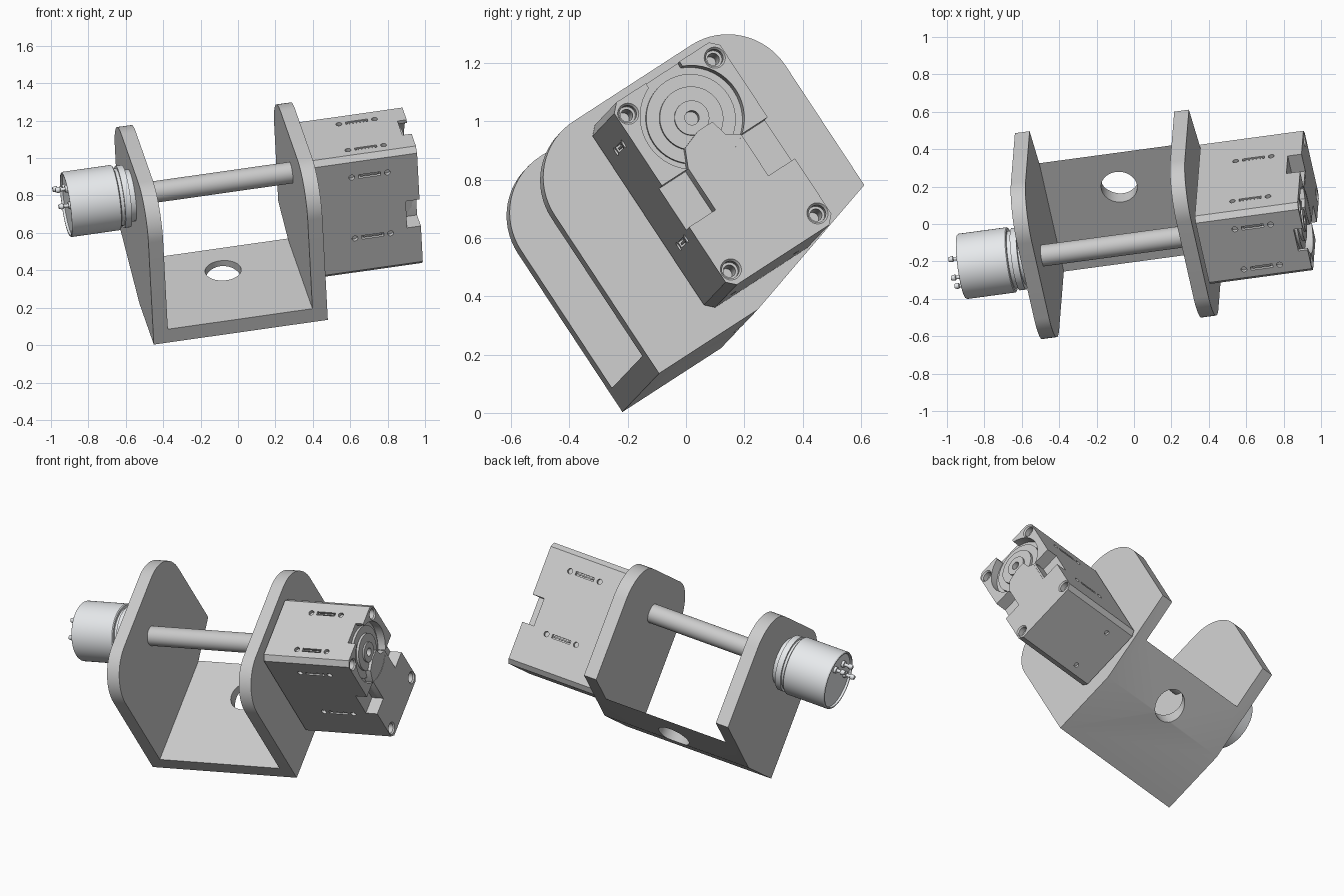
import bpy, bmesh
from math import sin, cos, pi, radians
from mathutils import Vector, Matrix

if "Cube" in bpy.data.objects:
    bpy.data.objects.remove(bpy.data.objects["Cube"])

# Local frame: x = along shaft, y = across plates, z = up the plates; tilted at the end
U = Vector((0.981, 0.1325, 0.1393)).normalized()
V = Vector((-0.044, -0.55, 0.834))
V = (V - U * V.dot(U)).normalized()
W = V.cross(U)
TILT = Matrix((U, W, V)).transposed().to_4x4()
TILT.translation = (-0.45, -0.218, 0.003)
AY, AZ = 0.48, 0.65           # shaft axis
M0, M1 = 0.96, 1.52           # motor start and end
parts = []


def finish(bm, name, keep=True):
    bmesh.ops.recalc_face_normals(bm, faces=bm.faces)
    me = bpy.data.meshes.new(name)
    bm.to_mesh(me)
    bm.free()
    ob = bpy.data.objects.new(name, me)
    bpy.context.collection.objects.link(ob)
    if keep:
        parts.append(ob)
    else:
        ob.hide_render = True
    return ob


def prism(name, pts, x0, x1, keep=True):
    """Extrude a (y, z) outline along the shaft direction."""
    bm = bmesh.new()
    f = bm.faces.new([bm.verts.new((x0, y, z)) for y, z in pts])
    r = bmesh.ops.extrude_face_region(bm, geom=[f])
    vs = [g for g in r["geom"] if isinstance(g, bmesh.types.BMVert)]
    bmesh.ops.translate(bm, verts=vs, vec=(x1 - x0, 0, 0))
    return finish(bm, name, keep)


def box(name, x, y, z, keep=True):
    return prism(name, [(y[0], z[0]), (y[1], z[0]), (y[1], z[1]), (y[0], z[1])], x[0], x[1], keep)


def lathe(name, profile, y=AY, z=AZ, n=48, keep=True):
    """Revolve (x, radius) pairs about an axis parallel to the shaft."""
    bm = bmesh.new()
    rings = [[bm.verts.new((x, y + r * cos(2 * pi * i / n), z + r * sin(2 * pi * i / n)))
              for i in range(n)] for x, r in profile]
    for a, b in zip(rings, rings[1:]):
        for i in range(n):
            j = (i + 1) % n
            bm.faces.new((a[i], a[j], b[j], b[i]))
    bm.faces.new(rings[0])
    bm.faces.new(rings[-1])
    return finish(bm, name, keep)


def rod(name, c, axis, r, depth, n=24):
    """Cutter cylinder centred on c."""
    bm = bmesh.new()
    rot = Vector((0, 0, 1)).rotation_difference(Vector(axis)).to_matrix().to_4x4()
    bmesh.ops.create_cone(bm, cap_ends=True, segments=n, radius1=r, radius2=r, depth=depth,
                          matrix=Matrix.Translation(c) @ rot)
    return finish(bm, name, False)


def cut(ob, cutters):
    for c in cutters:
        m = ob.modifiers.new("cut", 'BOOLEAN')
        m.operation, m.solver, m.object = 'DIFFERENCE', 'EXACT', c
        bpy.context.view_layer.objects.active = ob
        bpy.ops.object.modifier_apply(modifier=m.name)
        bpy.data.objects.remove(c)


# Bracket: solid outline, hollowed into a U, with a hole in the floor
WID, TOP, R = 0.96, 0.886, 0.235
arc = [radians(90 * i / 16) for i in range(17)]
outline = [(0, 0), (0.41, 0), (WID, 0.16)]
outline += [(WID - R + R * cos(a), TOP - R + R * sin(a)) for a in arc]
outline += [(R - R * sin(a), TOP - R + R * cos(a)) for a in arc]
bracket = prism("bracket", outline, 0, 0.948)
cut(bracket, [box("hollow", (0.08, 0.868), (-0.1, 1.1), (0.085, 1.1), False),
              rod("floor_hole", (0.474, 0.485, 0.05), (0, 0, 1), 0.097, 0.4, 48)])

# Shaft
lathe("shaft", [(-0.02, 0.058), (M0 + 0.01, 0.058)])

# Motor housing with chamfered edges
y0, y1, z0, z1, c = 0.26, 0.70, 0.085, 0.835, 0.028
motor = prism("motor_housing", [(y0 + c, z0), (y1 - c, z0), (y1, z0 + c), (y1, z1 - c),
                                (y1 - c, z1), (y0 + c, z1), (y0, z1 - c), (y0, z0 + c)], M0, M1)
cutters = [lathe("face_recess", [(M1 - 0.05, 0.18), (M1 + 0.1, 0.18)], keep=False),
           box("top_notch", (M1 - 0.05, 1.6), (0.41, 0.55), (0.79, 0.9), False),
           box("notch_front", (M1 - 0.075, 1.6), (0.2, 0.37), (0.34, 0.51), False),
           box("notch_back", (M1 - 0.075, 1.6), (0.58, 0.8), (0.34, 0.51), False)]
# Corner screw holes
for y in (0.30, 0.66):
    for z in (0.14, 0.78):
        cutters.append(lathe("bore", [(M1 - 0.13, 0.021), (M1 - 0.04, 0.021), (M1 - 0.04, 0.03),
                                      (M1 - 0.008, 0.03), (M1 + 0.01, 0.045)], y, z, 24, False))
# Connector slots with a screw hole at each end
SX = 1.257
for z in (0.32, 0.71):
    for y in (y0, y1):
        cutters.append(box("slot", (SX - 0.06, SX + 0.06), (y - 0.02, y + 0.02), (z - 0.011, z + 0.011), False))
        for s in (-1, 1):
            cutters.append(rod("screw", (SX + s * 0.097, y, z), (0, 1, 0), 0.016, 0.04, 16))
for y in (0.34, 0.60):
    cutters.append(box("slot", (SX - 0.06, SX + 0.06), (y - 0.011, y + 0.011), (z1 - 0.02, z1 + 0.02), False))
    for s in (-1, 1):
        cutters.append(rod("screw", (SX + s * 0.097, y, z1), (0, 0, 1), 0.016, 0.04, 16))
    cutters.append(rod("screw", (1.11, y, z0), (0, 0, 1), 0.014, 0.03, 16))
cut(motor, cutters)
# Raised bars inside the slots
for z in (0.32, 0.71):
    for n, y in (("front", y0 + 0.014), ("back", y1 - 0.014)):
        box("slot_bar_" + n, (SX - 0.05, SX + 0.05), (y - 0.01, y + 0.01), (z - 0.004, z + 0.004))
for y in (0.34, 0.60):
    box("slot_bar_top", (SX - 0.05, SX + 0.05), (y - 0.004, y + 0.004), (z1 - 0.024, z1 - 0.004))

# Stepped hub and tongue on the motor face
hub = lathe("face_hub", [(M1 - 0.06, 0.155), (M1 - 0.035, 0.155), (M1 - 0.035, 0.11),
                         (M1 - 0.02, 0.11), (M1 - 0.02, 0.06), (M1 - 0.01, 0.06)])
cut(hub, [lathe("hub_hole", [(M1 - 0.04, 0.025), (M1 + 0.02, 0.025)], n=24, keep=False)])
prism("face_tongue", [(0.37, 0.32), (0.37, 0.51), (0.40, 0.575), (0.47, 0.60), (0.53, 0.60),
                      (0.545, 0.54), (0.59, 0.51), (0.59, 0.32)], M1 - 0.08, M1 - 0.002)

# Light cylindrical sensor with collar and terminal pins
pale = bpy.data.materials.new("pale")
pale.diffuse_color = (0.8, 0.82, 0.84, 1)
pale.use_nodes = True
pale.node_tree.nodes["Principled BSDF"].inputs["Base Color"].default_value = pale.diffuse_color
first = len(parts)
lathe("sensor_body", [(-0.345, 0.155), (-0.345, 0.163), (-0.358, 0.165), (-0.358, 0.172),
                      (-0.352, 0.176), (-0.09, 0.176), (-0.085, 0.17), (-0.085, 0.155),
                      (-0.065, 0.155), (-0.065, 0.168), (-0.03, 0.168), (-0.03, 0.14), (0.005, 0.14)], n=64)
for a in (-60, 0, 60):
    y, z = AY + 0.1 * sin(radians(a)), AZ + 0.1 * cos(radians(a))
    lathe("sensor_pin", [(-0.412, 0.012), (-0.398, 0.016), (-0.388, 0.016), (-0.385, 0.01),
                         (-0.36, 0.01), (-0.36, 0.02), (-0.335, 0.02)], y, z, 16)
for ob in parts[first:]:
    ob.data.materials.append(pale)

# Smooth the round surfaces and tilt the whole assembly
for ob in parts:
    bpy.ops.object.select_all(action='DESELECT')
    ob.select_set(True)
    bpy.context.view_layer.objects.active = ob
    bpy.ops.object.shade_smooth_by_angle(angle=radians(25))
    ob.matrix_world = TILT
